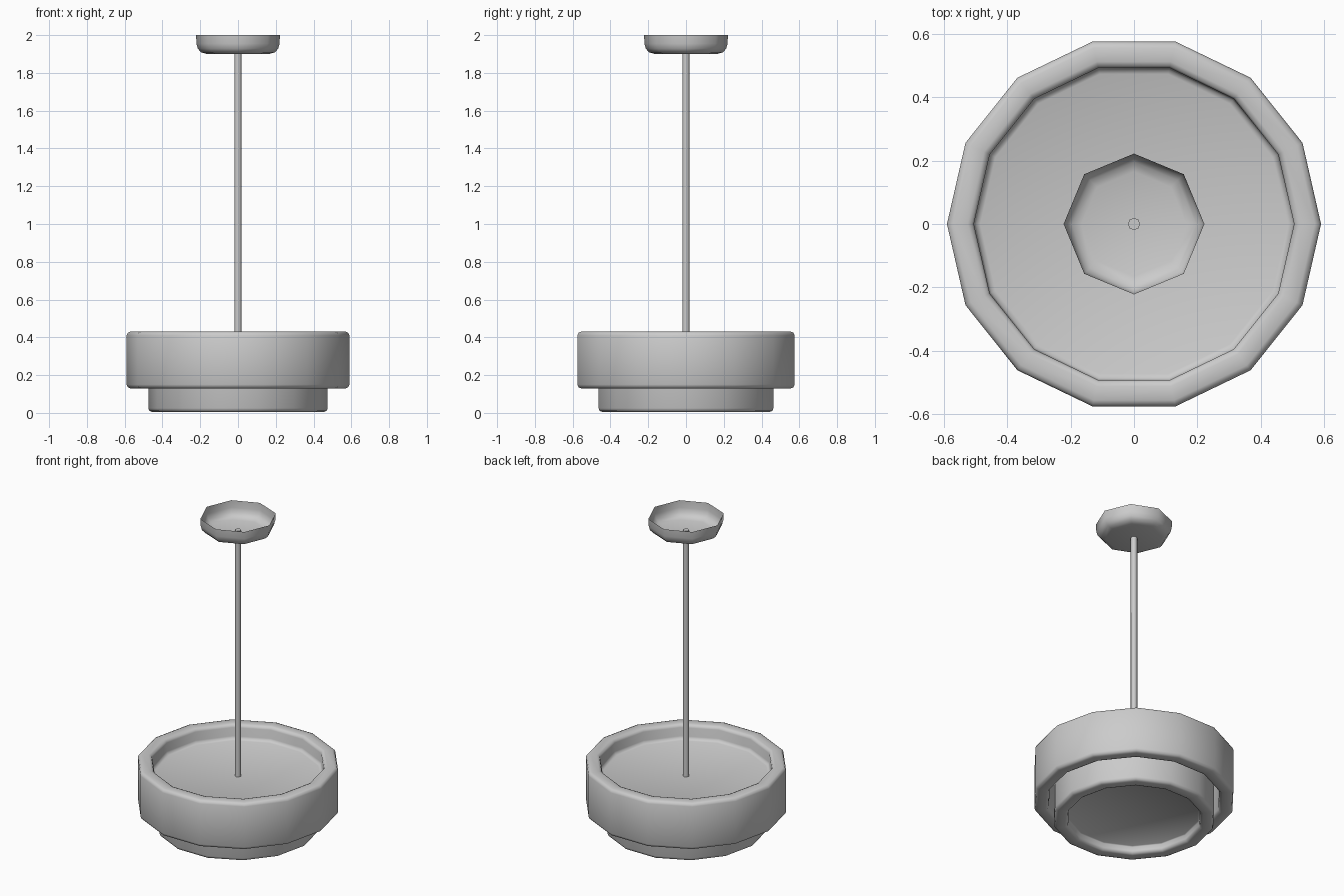
import bpy
import math

cube = bpy.data.objects.get("Cube")
if cube:
    bpy.data.objects.remove(cube, do_unlink=True)

grey = bpy.data.materials.new("satin grey")
grey.use_nodes = True
grey.diffuse_color = (0.6, 0.6, 0.6, 1)
grey.node_tree.nodes["Principled BSDF"].inputs["Base Color"].default_value = (0.6, 0.6, 0.6, 1)


def lathe(name, profile, sides, angle):
    """Spin a (radius, height) profile around z; radius 0 closes with a flat cap."""
    verts, faces, rings = [], [], []
    for r, z in profile:
        rings.append(len(verts))
        for i in range(sides):
            a = 2 * math.pi * i / sides
            verts.append((r * math.cos(a), r * math.sin(a), z))
    for lo, hi in zip(rings, rings[1:]):
        for i in range(sides):
            j = (i + 1) % sides
            faces.append((lo + i, lo + j, hi + j, hi + i))
    return finish(name, verts, faces, angle)


def finish(name, verts, faces, angle):
    mesh = bpy.data.meshes.new(name)
    mesh.from_pydata(verts, [], faces)
    mesh.materials.append(grey)
    obj = bpy.data.objects.new(name, mesh)
    bpy.context.collection.objects.link(obj)
    bpy.ops.object.select_all(action="DESELECT")
    obj.select_set(True)
    bpy.context.view_layer.objects.active = obj
    # Merge the points that meet on the axis
    bpy.ops.object.mode_set(mode="EDIT")
    bpy.ops.mesh.select_all(action="SELECT")
    bpy.ops.mesh.remove_doubles(threshold=0.0001)
    bpy.ops.object.mode_set(mode="OBJECT")
    bpy.ops.object.shade_smooth_by_angle(angle=math.radians(angle))
    return obj


def band(outer, inner, low, high, b=0.02):
    """Rounded wall section running up the outside and over the top edge."""
    c = b * 0.3
    return [(inner, low + b), (inner + c, low + c), (inner + b, low),
            (outer - b, low), (outer - c, low + c), (outer, low + b),
            (outer, high - b), (outer - c, high - c), (outer - b, high),
            (inner + b, high), (inner + c, high - c), (inner, high - b)]


# Wide upper shade: open underneath, with a recessed top panel
lathe("upper_shade",
      [(0.505, 0.335)] + band(0.59, 0.505, 0.13, 0.43)
      + [(0.505, 0.355), (0.499, 0.341), (0.485, 0.335), (0, 0.335)], 14, 50)

# Narrower lower drum with a recessed diffuser panel
lower = band(0.475, 0.39, 0.005, 0.36)[:6]
lathe("lower_drum", [(0, 0.055), (0.384, 0.055), (0.39, 0.05)] + lower + [(0.475, 0.334)], 14, 50)

# Hanging rod
lathe("rod", [(0, 0.33), (0.019, 0.33), (0.019, 1.912), (0, 1.912)], 8, 60)

# Ceiling canopy, an open cup
lathe("canopy", [(0, 1.9), (0.165, 1.9), (0.195, 1.909), (0.213, 1.928),
                 (0.22, 1.955), (0.222, 2.0)], 8, 60)
